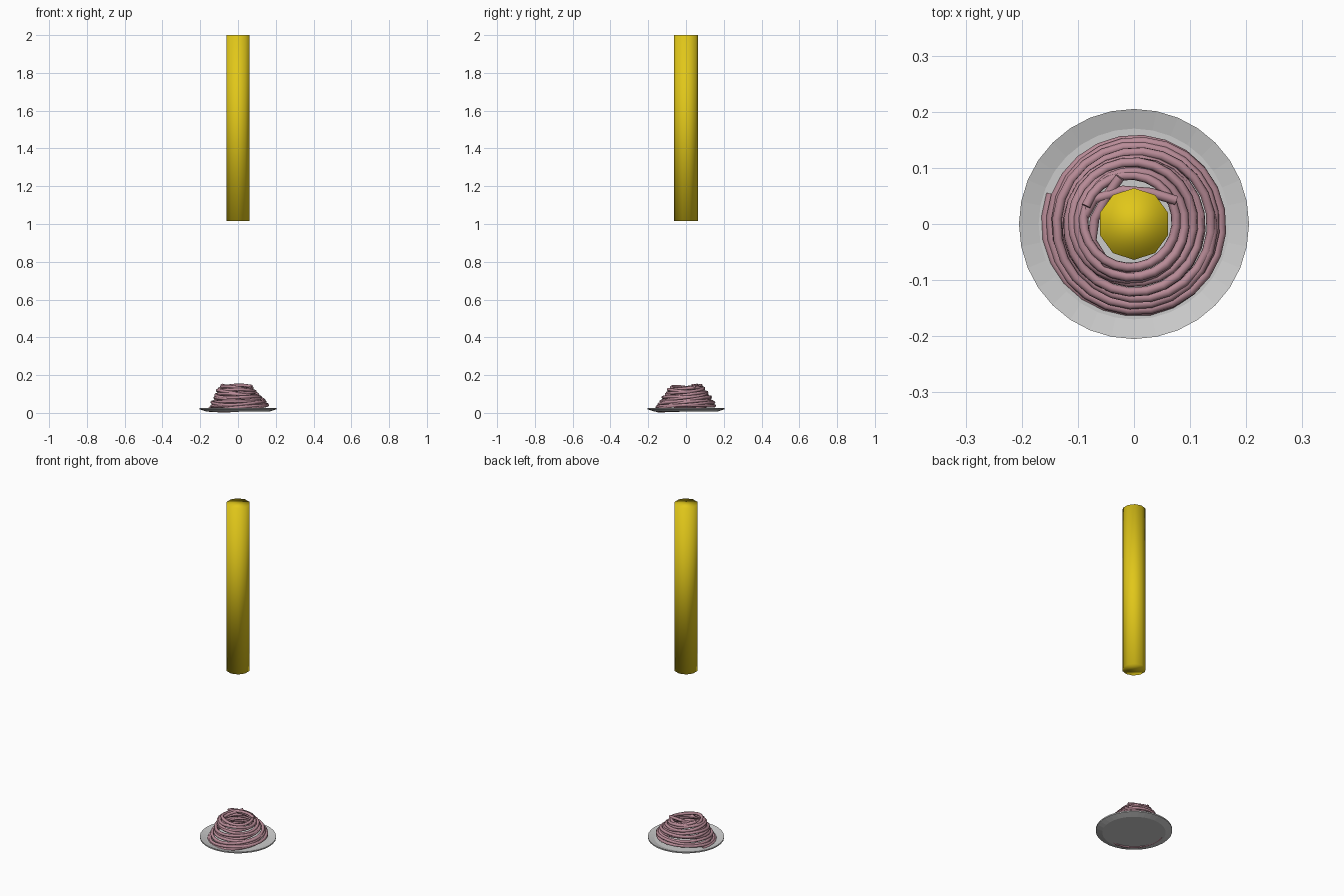
import bpy
import bmesh
import math

if "Cube" in bpy.data.objects:
    bpy.data.objects.remove(bpy.data.objects["Cube"], do_unlink=True)


def material(name, rgb):
    mat = bpy.data.materials.new(name)
    mat.use_nodes = True
    color = (*rgb, 1)
    mat.diffuse_color = color
    mat.node_tree.nodes["Principled BSDF"].inputs["Base Color"].default_value = color
    return mat


yellow = material("golden yellow", (0.75, 0.57, 0.01))
pink = material("dusty pink", (0.48, 0.26, 0.31))
grey = material("light grey", (0.60, 0.60, 0.60))


def lathe(name, profile, sides, mat, turn=0.0):
    """Closed solid of revolution; profile points are (radius, z), bottom to top."""
    bm = bmesh.new()
    rings = []
    for r, z in profile:
        rings.append([bm.verts.new((r * math.cos(turn + math.tau * i / sides),
                                    r * math.sin(turn + math.tau * i / sides), z))
                      for i in range(sides)])
    for low, high in zip(rings, rings[1:]):
        for i in range(sides):
            j = (i + 1) % sides
            bm.faces.new((low[i], low[j], high[j], high[i]))
    bm.faces.new(rings[0][::-1])
    bm.faces.new(rings[-1])
    bmesh.ops.recalc_face_normals(bm, faces=bm.faces)
    mesh = bpy.data.meshes.new(name)
    bm.to_mesh(mesh)
    bm.free()
    mesh.materials.append(mat)
    obj = bpy.data.objects.new(name, mesh)
    bpy.context.collection.objects.link(obj)
    return obj


# Floating ten-sided rod, smooth shaded all over
rod = lathe("rod", [(0.064, 1.015), (0.064, 2.0)], 10, yellow, math.pi / 2)
rod.data.shade_smooth()

# Shallow plate
plate = lathe("plate", [(0.17, 0.008), (0.205, 0.02), (0.205, 0.027), (0.17, 0.017)],
              32, grey)

# Coiled strand: a loose spiral that narrows as it rises
TURNS, STEPS = 11, 24
TUBE = 0.0085


def strand_point(k):
    t = k / (TURNS * STEPS)
    a = math.tau * k / STEPS + math.radians(160)
    # broad lower turns, then a narrowing pile
    r = 0.158 - 0.078 * t ** 1.1 + 0.005 * math.sin(a * 0.63) * min(1, 5 * t)
    z = 0.022 + 0.118 * t
    # each turn leans a little, the lowest one dips under the plate
    z += 0.013 * math.cos(a - 0.5 - 3 * t) * (1 - 0.5 * t)
    z += 0.004 * math.sin(2.37 * a)
    drift = 0.006 * math.sin(5 * t)
    z = min(max(z, TUBE), 0.155 - TUBE)
    return (r * math.cos(a) + drift, r * math.sin(a) - 0.5 * drift, z)


def tube(name, points):
    curve = bpy.data.curves.new(name, "CURVE")
    curve.dimensions = "3D"
    curve.bevel_depth = TUBE
    curve.bevel_resolution = 2
    curve.use_fill_caps = True
    spline = curve.splines.new("POLY")
    spline.points.add(len(points) - 1)
    for p, co in zip(spline.points, points):
        p.co = (*co, 1)
    curve.materials.append(pink)
    source = bpy.data.objects.new(name + "_path", curve)
    bpy.context.collection.objects.link(source)
    graph = bpy.context.evaluated_depsgraph_get()
    mesh = bpy.data.meshes.new_from_object(source.evaluated_get(graph))
    bpy.data.objects.remove(source, do_unlink=True)
    obj = bpy.data.objects.new(name, mesh)
    bpy.context.collection.objects.link(obj)
    mesh.shade_smooth()
    return obj


tube("coiled_strand", [strand_point(k) for k in range(TURNS * STEPS + 1)])

# Loose ends lying across the top of the coil
tube("loose_end_back", [(0.075, 0.042, 0.14), (0.03, 0.056, 0.146),
                        (-0.02, 0.06, 0.146), (-0.07, 0.045, 0.14), (-0.09, 0.01, 0.13)])
tube("loose_end_left", [(-0.025, 0.083, 0.146), (-0.045, 0.055, 0.14),
                        (-0.07, 0.01, 0.135), (-0.075, -0.03, 0.13),
                        (-0.05, -0.07, 0.125), (0, -0.085, 0.122)])
